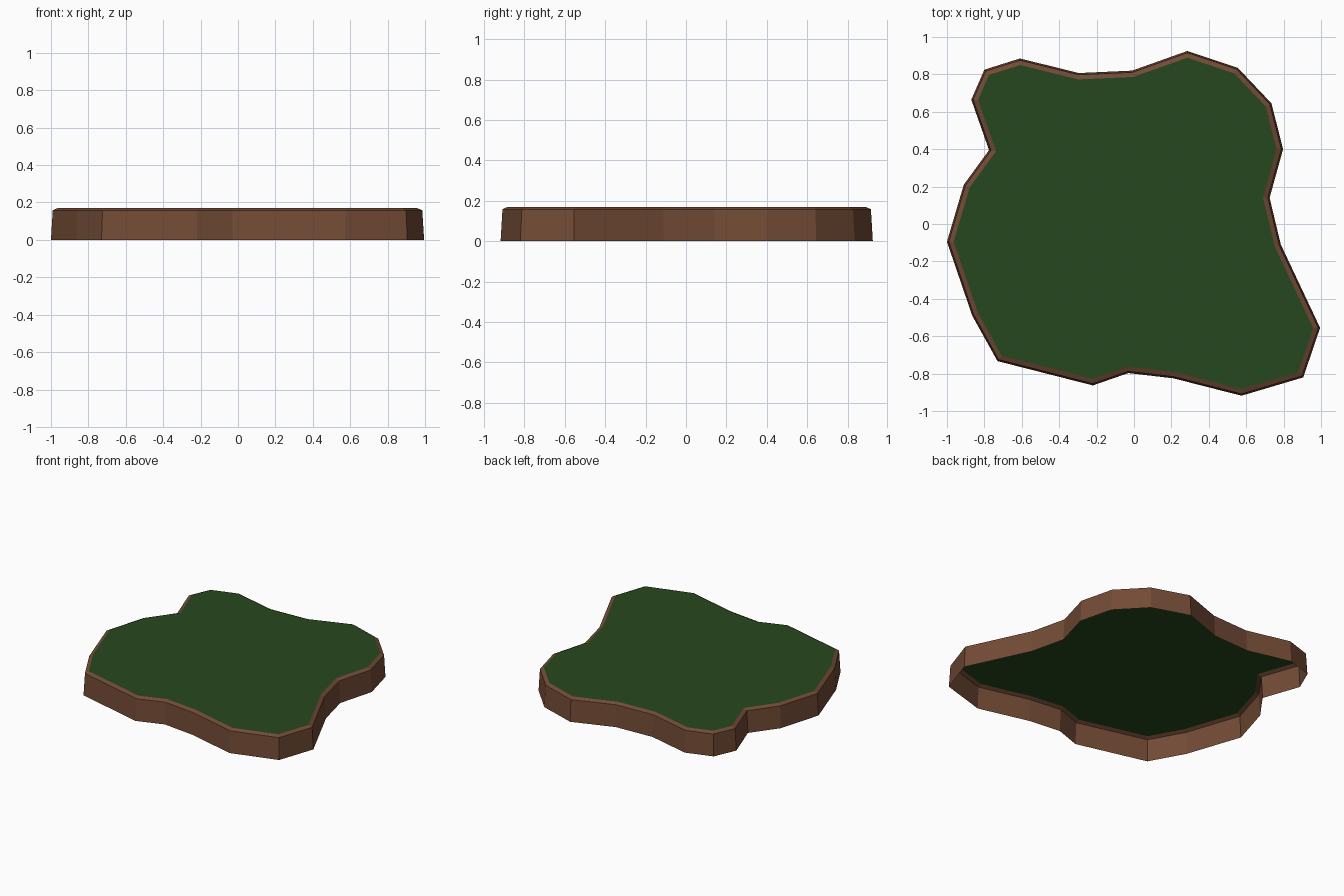
import bpy, bmesh
from mathutils import Vector

if "Cube" in bpy.data.objects:
    bpy.data.objects.remove(bpy.data.objects["Cube"])

# Shoreline of the ground patch, clockwise seen from above
OUTLINE = [
    (-0.61, 0.885), (-0.295, 0.807), (-0.01, 0.82), (0.285, 0.925),
    (0.555, 0.835), (0.735, 0.645), (0.797, 0.40), (0.725, 0.14),
    (0.785, -0.11), (0.995, -0.555), (0.905, -0.82), (0.575, -0.918),
    (0.21, -0.825), (-0.03, -0.797), (-0.22, -0.863), (-0.73, -0.733),
    (-0.865, -0.49), (-1.0, -0.095), (-0.91, 0.21), (-0.775, 0.395),
    (-0.87, 0.665), (-0.80, 0.825)]
POINTS = [Vector(p) for p in reversed(OUTLINE)]


def inset(points, d):
    """Move a counter-clockwise loop inward by d with mitred corners."""
    result = []
    for i, p in enumerate(points):
        a = (p - points[i - 1]).normalized()
        b = (points[(i + 1) % len(points)] - p).normalized()
        n1, n2 = Vector((-a.y, a.x)), Vector((-b.y, b.x))
        result.append(p + (n1 + n2) * d / (1 + n1.dot(n2)))
    return result


def build(name, levels, color, wall):
    """Stack inset loops; bridge them as a wall or fill as a cap."""
    bm = bmesh.new()
    rings = [[bm.verts.new((p.x, p.y, z)) for p in inset(POINTS, d)]
             for d, z in levels]
    if wall:
        for low, high in zip(rings, rings[1:]):
            for i in range(len(low)):
                j = (i + 1) % len(low)
                bm.faces.new((low[i], low[j], high[j], high[i]))
    else:
        bm.faces.new(rings[0])
    mesh = bpy.data.meshes.new(name)
    bm.to_mesh(mesh)
    bm.free()
    mat = bpy.data.materials.new(name + "_color")
    mat.diffuse_color = color
    mat.use_nodes = True
    mat.node_tree.nodes["Principled BSDF"].inputs["Base Color"].default_value = mat.diffuse_color
    mesh.materials.append(mat)
    obj = bpy.data.objects.new(name, mesh)
    bpy.context.collection.objects.link(obj)
    return obj


# Sloping earth bank with a bevelled rim, open underneath
build("earth_bank", [(0, 0), (0.009, 0.158), (0.034, 0.17)],
      (0.17, 0.07, 0.036, 1), True)
# Flat grass surface
build("grass_top", [(0.034, 0.17)], (0.019, 0.064, 0.013, 1), False)
